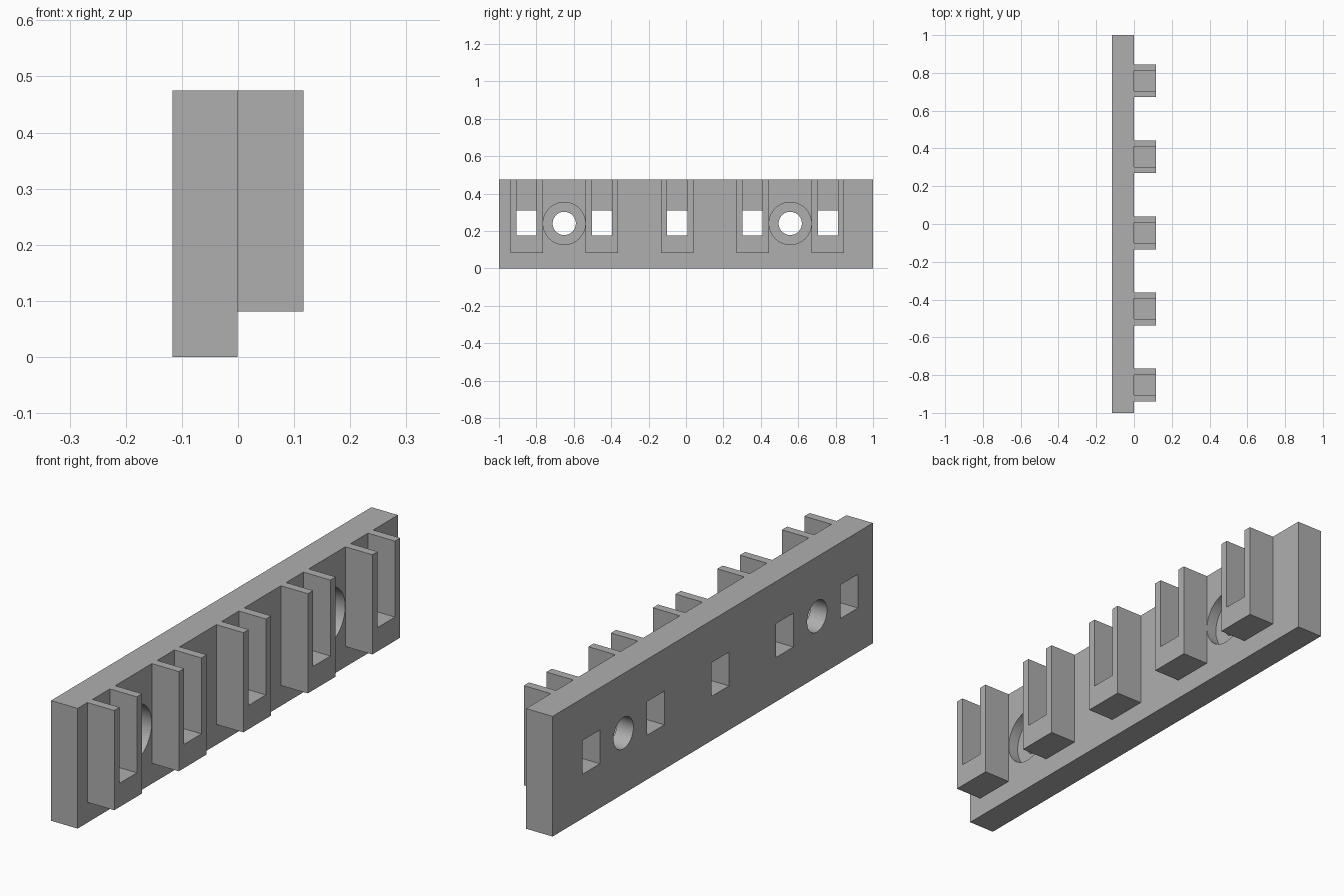
import bpy, bmesh, math
from mathutils import Matrix, Vector

cube = bpy.data.objects.get("Cube")
if cube:
    bpy.data.objects.remove(cube, do_unlink=True)

HEIGHT, BACK, FACE, FRONT = 0.475, -0.117, -0.001, 0.117
PITCH, FIRST = 0.4028, -0.8525
WIDTH, SLOT = 0.174, 0.108
SLOT_FLOOR, WINDOW_TOP, BLOCK_FLOOR = 0.175, 0.308, 0.081
HOLE_Z, HOLE_R, BORE_R, BORE_DEPTH = 0.24, 0.062, 0.113, 0.045
centres = [FIRST + PITCH * i for i in range(5)]
hole_centres = [FIRST + PITCH * (i + 0.5) for i in (0, 3)]

grey = bpy.data.materials.new("plain grey")
grey.use_nodes = True
colour = (0.43, 0.43, 0.43, 1)
grey.diffuse_color = colour
grey.node_tree.nodes["Principled BSDF"].inputs["Base Color"].default_value = colour


def finish(name, bm):
    bmesh.ops.recalc_face_normals(bm, faces=bm.faces)
    mesh = bpy.data.meshes.new(name)
    bm.to_mesh(mesh)
    bm.free()
    mesh.materials.append(grey)
    obj = bpy.data.objects.new(name, mesh)
    bpy.context.collection.objects.link(obj)
    return obj


def add_box(bm, low, high):
    low, high = Vector(low), Vector(high)
    bmesh.ops.create_cube(bm, size=1, matrix=Matrix.Translation((low + high) / 2)
                          @ Matrix.Diagonal((high - low).to_4d()))


def add_cylinder(bm, x0, x1, y, radius):
    place = Matrix.Translation(((x0 + x1) / 2, y, HOLE_Z)) @ Matrix.Rotation(math.pi / 2, 4, "Y")
    bmesh.ops.create_cone(bm, cap_ends=True, segments=64, radius1=radius,
                          radius2=radius, depth=x1 - x0, matrix=place)


# Back plate
bm = bmesh.new()
add_box(bm, (BACK, -1, 0), (FACE, 1, HEIGHT))
plate = finish("back_plate", bm)

# Cutters: windows and screw holes go right through, bores only part way
through = bmesh.new()
for y in centres:
    add_box(through, (-0.2, y - SLOT / 2, SLOT_FLOOR), (0.2, y + SLOT / 2, WINDOW_TOP))
bores = bmesh.new()
for y in hole_centres:
    add_cylinder(through, -0.2, 0.2, y, HOLE_R)
    add_cylinder(bores, FACE - BORE_DEPTH, 0.2, y, BORE_R)

bpy.context.view_layer.objects.active = plate
plate.select_set(True)
for name, bm in (("through_cutter", through), ("bore_cutter", bores)):
    cutter = finish(name, bm)
    cutter.hide_render = True
    mod = plate.modifiers.new(name, "BOOLEAN")
    mod.operation, mod.solver, mod.object = "DIFFERENCE", "EXACT", cutter
    bpy.ops.object.modifier_apply(modifier=name)
    bpy.data.objects.remove(cutter, do_unlink=True)
bpy.ops.object.shade_smooth_by_angle(angle=math.radians(30))

# Forked blocks: a U profile pushed out from the plate
for i, y in enumerate(centres):
    w, s = WIDTH / 2, SLOT / 2
    profile = [(-w, BLOCK_FLOOR), (w, BLOCK_FLOOR), (w, HEIGHT), (s, HEIGHT),
               (s, SLOT_FLOOR), (-s, SLOT_FLOOR), (-s, HEIGHT), (-w, HEIGHT)]
    bm = bmesh.new()
    face = bm.faces.new([bm.verts.new((FACE, y + a, z)) for a, z in profile])
    out = bmesh.ops.extrude_face_region(bm, geom=[face], use_keep_orig=True)
    moved = [g for g in out["geom"] if isinstance(g, bmesh.types.BMVert)]
    bmesh.ops.translate(bm, verts=moved, vec=(FRONT - FACE, 0, 0))
    finish(f"forked_block_{i + 1}", bm)
